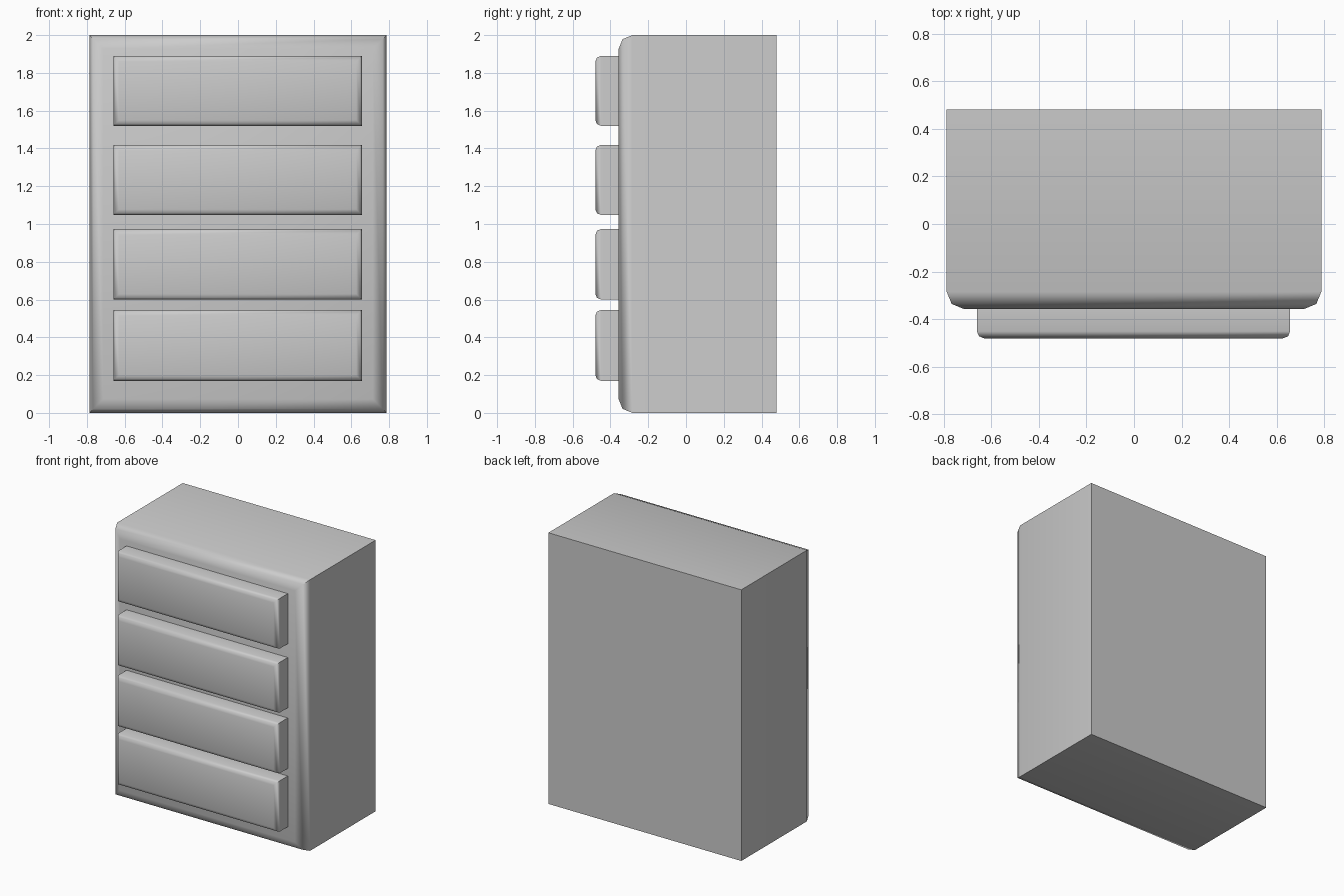
import bpy
import bmesh

if "Cube" in bpy.data.objects:
    bpy.data.objects.remove(bpy.data.objects["Cube"])


def front_bevelled_box(name, x, y, z, width, segments=2):
    """Box given by (min, max) ranges with only its front rim rounded."""
    bm = bmesh.new()
    bmesh.ops.create_cube(bm, size=1)
    for v in bm.verts:
        v.co = [(lo + hi) / 2 + c * (hi - lo) for c, (lo, hi) in zip(v.co, (x, y, z))]
    rim = [e for e in bm.edges if all(abs(v.co.y - y[0]) < 1e-4 for v in e.verts)]
    bmesh.ops.bevel(bm, geom=rim, offset=width, offset_type='OFFSET',
                    segments=segments, profile=0.5, affect='EDGES')
    bmesh.ops.recalc_face_normals(bm, faces=bm.faces)
    mesh = bpy.data.meshes.new(name)
    bm.to_mesh(mesh)
    bm.free()
    obj = bpy.data.objects.new(name, mesh)
    bpy.context.collection.objects.link(obj)
    bpy.ops.object.select_all(action='DESELECT')
    obj.select_set(True)
    bpy.context.view_layer.objects.active = obj
    bpy.ops.object.shade_smooth_by_angle(angle=0.87)
    return obj


# Cabinet body
front_bevelled_box("cabinet_body", (-0.787, 0.787), (-0.357, 0.48), (0, 2), 0.073)

# Four drawer fronts, bottom to top
drawer_heights = [(0.17, 0.545), (0.60, 0.973), (1.048, 1.419), (1.52, 1.89)]
for i, z in enumerate(drawer_heights, 1):
    front_bevelled_box(f"drawer_front_{i}", (-0.66, 0.656), (-0.48, -0.352), z, 0.03)
